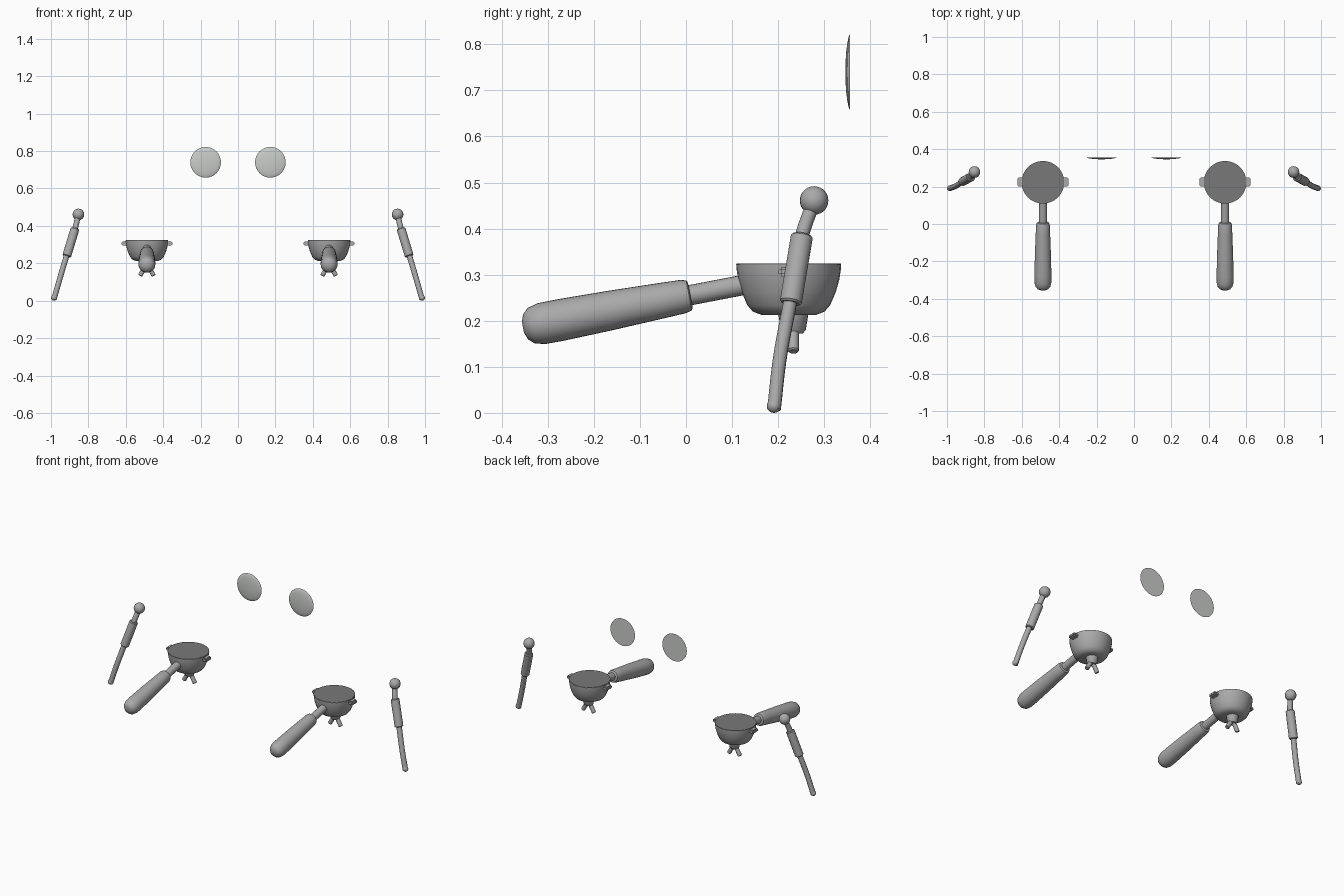
import bpy
import bmesh
import math
from mathutils import Vector

if "Cube" in bpy.data.objects:
    bpy.data.objects.remove(bpy.data.objects["Cube"], do_unlink=True)


def material(name, color):
    mat = bpy.data.materials.new(name)
    mat.use_nodes = True
    mat.diffuse_color = (*color, 1)
    mat.node_tree.nodes["Principled BSDF"].inputs["Base Color"].default_value = (*color, 1)
    return mat


STEEL = material("steel grey", (0.40, 0.40, 0.40))
DARK = material("dark grey", (0.19, 0.19, 0.19))
GLASS = material("pale glass", (0.58, 0.61, 0.58))


def finish(obj, mat, angle=35):
    obj.data.materials.append(mat)
    bpy.ops.object.select_all(action="DESELECT")
    obj.select_set(True)
    bpy.context.view_layer.objects.active = obj
    if obj.type == "CURVE":
        bpy.ops.object.convert(target="MESH")
    bpy.ops.object.shade_smooth_by_angle(angle=math.radians(angle))
    return obj


def add_mesh(name, bm, mat):
    bmesh.ops.recalc_face_normals(bm, faces=bm.faces)
    mesh = bpy.data.meshes.new(name)
    bm.to_mesh(mesh)
    bm.free()
    obj = bpy.data.objects.new(name, mesh)
    bpy.context.collection.objects.link(obj)
    return finish(obj, mat)


def lathe(name, start, direction, profile, mat, sides=28):
    """Turn (radius, distance) pairs around an axis; both ends are closed."""
    bm = bmesh.new()
    rot = Vector(direction).to_track_quat("Z", "Y")
    rings = []
    for radius, dist in profile:
        ring = []
        for i in range(sides):
            a = 2 * math.pi * i / sides
            p = Vector((radius * math.cos(a), radius * math.sin(a), dist))
            ring.append(bm.verts.new(Vector(start) + rot @ p))
        rings.append(ring)
    for low, high in zip(rings, rings[1:]):
        for i in range(sides):
            j = (i + 1) % sides
            bm.faces.new((low[i], low[j], high[j], high[i]))
    bm.faces.new(rings[0])
    bm.faces.new(rings[-1])
    return add_mesh(name, bm, mat)


def rod(name, a, b, radius, mat, bevel=0.003):
    a, b = Vector(a), Vector(b)
    n = (b - a).length
    profile = [(radius - bevel, 0), (radius, bevel), (radius, n - bevel), (radius - bevel, n)]
    return lathe(name, a, b - a, profile, mat, 20)


def pipe(name, points, radius, mat):
    curve = bpy.data.curves.new(name, "CURVE")
    curve.dimensions = "3D"
    curve.bevel_depth = radius
    curve.bevel_resolution = 4
    curve.use_fill_caps = True
    spline = curve.splines.new("BEZIER")
    spline.bezier_points.add(len(points) - 1)
    for bp, p in zip(spline.bezier_points, points):
        bp.co = p
        bp.handle_left_type = bp.handle_right_type = "AUTO"
    obj = bpy.data.objects.new(name, curve)
    bpy.context.collection.objects.link(obj)
    return finish(obj, mat)


def ball(name, center, radius, mat):
    bm = bmesh.new()
    bmesh.ops.create_uvsphere(bm, u_segments=20, v_segments=14, radius=radius)
    bmesh.ops.translate(bm, verts=bm.verts, vec=center)
    return add_mesh(name, bm, mat)


def block(name, center, size, mat):
    bm = bmesh.new()
    bmesh.ops.create_cube(bm, size=1)
    bmesh.ops.scale(bm, verts=bm.verts, vec=size)
    bmesh.ops.translate(bm, verts=bm.verts, vec=center)
    bmesh.ops.bevel(bm, geom=bm.edges[:], offset=0.006, segments=2, affect="EDGES")
    return add_mesh(name, bm, mat)


UP = (0, 0, 1)
for side, s in (("right", -1), ("left", 1)):
    cx, cy = s * 0.487, 0.223

    # Filter bowl with its flat top
    bowl = [(0.06, 0.213), (0.078, 0.22), (0.09, 0.234), (0.102, 0.262),
            (0.11, 0.29), (0.113, 0.31), (0.114, 0.322)]
    lathe(side + "_filter_bowl", (cx, cy, 0), UP, bowl, STEEL, 32)
    lathe(side + "_bowl_top", (cx, cy, 0), UP, [(0.113, 0.322), (0.113, 0.324)], DARK, 32)

    # Locking ears
    for ear, e in (("outer", s), ("inner", -s)):
        block(f"{side}_{ear}_ear", (cx + e * 0.117, cy + 0.002, 0.306),
              (0.04, 0.048, 0.022), STEEL)

    # Spout hub and two splayed spouts
    lathe(side + "_spout_hub", (cx, cy + 0.01, 0), UP,
          [(0.02, 0.172), (0.027, 0.18), (0.033, 0.216)], STEEL, 20)
    for spout, e in (("outer", s), ("inner", -s)):
        rod(f"{side}_{spout}_spout", (cx + e * 0.004, cy + 0.01, 0.19),
            (cx + e * 0.037, cy + 0.01, 0.133), 0.012, STEEL)

    # Handle neck and tapered grip
    tip = Vector((cx, -0.354, 0.186))
    axis = Vector((0, 0.982, 0.188))
    rod(side + "_handle_neck", tip + axis * 0.33, tip + axis * 0.5, 0.022, STEEL)
    grip = [(0.012, 0), (0.028, 0.006), (0.039, 0.018), (0.045, 0.04), (0.0455, 0.08),
            (0.043, 0.19), (0.0385, 0.31), (0.0365, 0.355), (0.033, 0.367), (0.028, 0.37)]
    lathe(side + "_handle_grip", tip, axis, grip, STEEL)

    # Steam wand: curved pipe, grip sleeve, ball joint
    pipe(side + "_steam_pipe",
         [(s * 0.984, 0.191, 0.008), (s * 0.952, 0.204, 0.12), (s * 0.915, 0.227, 0.245),
          (s * 0.871, 0.252, 0.385), (s * 0.856, 0.274, 0.45)], 0.015, STEEL)
    ball(side + "_pipe_tip", (s * 0.984, 0.191, 0.0155), 0.0155, STEEL)
    rod(side + "_wand_sleeve", (s * 0.916, 0.227, 0.238), (s * 0.871, 0.252, 0.386),
        0.024, STEEL, 0.004)
    ball(side + "_wand_ball", (s * 0.853, 0.278, 0.461), 0.031, STEEL)

    # Domed gauge glass, bulging to the front
    lathe(side + "_gauge_glass", (s * 0.173, 0.356, 0.74), (0, -1, 0),
          [(0.082, 0), (0.077, 0.003), (0.062, 0.006), (0.042, 0.0085),
           (0.02, 0.0098), (0.005, 0.01)], GLASS, 32)
